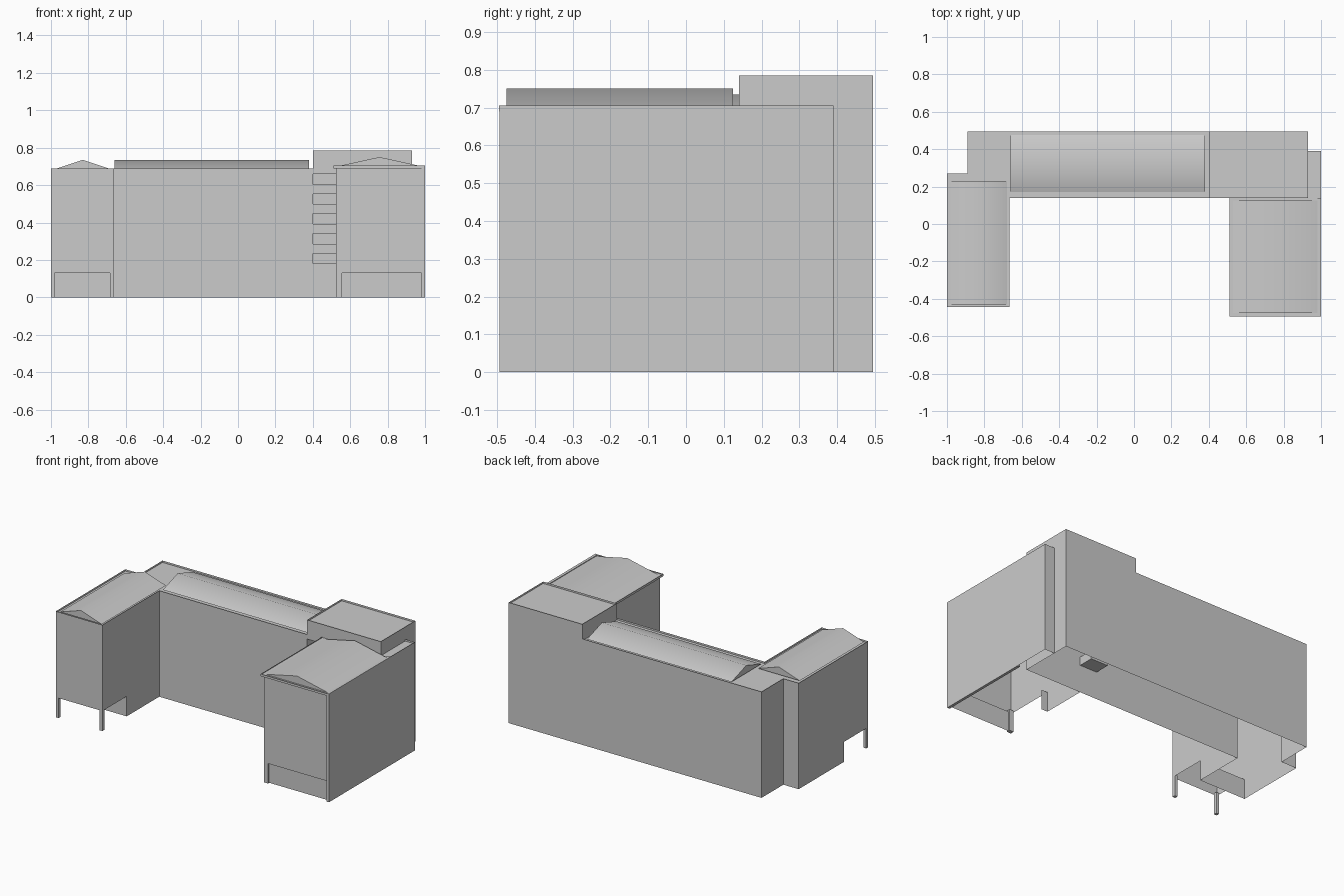
import bpy, bmesh

if "Cube" in bpy.data.objects:
    bpy.data.objects.remove(bpy.data.objects["Cube"])


def finish(name, bm):
    me = bpy.data.meshes.new(name)
    bm.normal_update()
    bm.to_mesh(me)
    bm.free()
    ob = bpy.data.objects.new(name, me)
    bpy.context.collection.objects.link(ob)
    return ob


def add_quad(bm, *pts):
    return bm.faces.new([bm.verts.new(p) for p in pts])


def wall(bm, p, q, z0, z1):
    add_quad(bm, (*p, z0), (*q, z0), (*q, z1), (*p, z1))


def shell(name, outline, top, rim=0.012, drop=0.012):
    """Open-bottomed walls; outline = (x, y, bottom z of the edge that follows, None = no wall)."""
    bm = bmesh.new()
    n = len(outline)
    for i, (x, y, z0) in enumerate(outline):
        if z0 is not None:
            wall(bm, (x, y), outline[(i + 1) % n][:2], z0, top)
    # flat deck sunk behind a thin parapet
    deck = bm.faces.new([bm.verts.new((x, y, top)) for x, y, _ in outline])
    bm.normal_update()
    bmesh.ops.inset_region(bm, faces=[deck], thickness=rim, depth=-drop, use_even_offset=True)
    bmesh.ops.remove_doubles(bm, verts=bm.verts, dist=1e-5)
    return finish(name, bm)


def box(name, x0, x1, y0, y1, z0, z1):
    bm = bmesh.new()
    bmesh.ops.create_cube(bm, size=1)
    for v in bm.verts:
        v.co = (x1 if v.co.x > 0 else x0, y1 if v.co.y > 0 else y0, z1 if v.co.z > 0 else z0)
    return finish(name, bm)


def panel(name, p, q, z0, z1):
    bm = bmesh.new()
    wall(bm, p, q, z0, z1)
    return finish(name, bm)


def gable(name, x0, x1, y0, y1, z0, z1, along_y=True):
    """Low pitched roof with smooth slopes and flat ends."""
    bm = bmesh.new()
    a, b, s, e = (x0, x1, y0, y1) if along_y else (y0, y1, x0, x1)
    prof = [(a, z0), ((a + b) / 2, z1), (b, z0)]
    put = lambda u, v, z: bm.verts.new((u, v, z) if along_y else (v, u, z))
    ends = [[put(u, v, z) for u, z in prof] for v in (s, e)]
    for k in (0, 1):
        bm.faces.new((ends[0][k], ends[0][k + 1], ends[1][k + 1], ends[1][k])).smooth = True
    for tri in ends:
        bm.faces.new(tri)
    bmesh.ops.recalc_face_normals(bm, faces=bm.faces)
    for f in bm.faces:
        if f.normal.z < -0.1 or (abs(f.normal.z) > 0.1 and f.normal.z < 0):
            f.normal_flip()
    for ed in bm.edges:
        if any(not f.smooth for f in ed.link_faces):
            ed.smooth = False
    return finish(name, bm)


# left wing and long main block in one outline, open corner under the wing
H = 0.69
shell("main_and_left_wing", [
    (-1, -0.445, 0.13), (-0.665, -0.445, 0.13), (-0.665, -0.195, 0),
    (-0.665, 0.14, 0), (0.4, 0.14, None), (0.4, 0.495, 0), (-0.89, 0.495, 0),
    (-0.89, 0.27, 0), (-1, 0.27, 0), (-1, -0.195, 0.13)], H)
panel("left_ground_wall", (-1, -0.195), (-0.665, -0.195), 0, 0.13)
for side, x in (("left", -1), ("right", -0.685)):
    box(f"{side}_pillar", x, x + 0.02, -0.445, -0.425, 0, 0.14)

# tower at the right end of the main block
T = 0.785
shell("tower", [
    (0.4, 0.14, 0.66), (0.525, 0.14, 0), (0.93, 0.14, 0),
    (0.93, 0.495, 0), (0.4, 0.495, 0.675)], T)

# stacked loggias: wall strips and recesses
floors = [(0.18 + 0.106 * i, 0.235 + 0.106 * i) for i in range(5)]
bm = bmesh.new()
low = 0
for z0, z1 in floors:
    wall(bm, (0.4, 0.14), (0.525, 0.14), low, z0)
    low = z1
    wall(bm, (0.4, 0.24), (0.525, 0.24), z0, z1)
    wall(bm, (0.4, 0.14), (0.4, 0.24), z0, z1)
    wall(bm, (0.525, 0.24), (0.525, 0.14), z0, z1)
    add_quad(bm, (0.4, 0.14, z0), (0.525, 0.14, z0), (0.525, 0.24, z0), (0.4, 0.24, z0))
    add_quad(bm, (0.4, 0.24, z1), (0.525, 0.24, z1), (0.525, 0.14, z1), (0.4, 0.14, z1))
finish("loggias", bm)

# right wing walls with ground openings
bm = bmesh.new()
path = [(0.525, 0.14, 0), (0.525, -0.155, 0.13), (0.525, -0.46, 0),
        (0.525, -0.485, 0), (0.555, -0.485, 0.13), (0.985, -0.485, 0)]
for (x, y, z0), (x2, y2, _) in zip(path, path[1:]):
    wall(bm, (x, y), (x2, y2), z0, 0.695)
finish("right_wing_walls", bm)
panel("entrance_wall", (0.555, -0.472), (0.985, -0.472), 0, 0.13)
panel("side_stub", (0.525, -0.155), (0.57, -0.155), 0, 0.13)
box("right_wing_pillar", 0.526, 0.555, -0.484, -0.46, 0, 0.14)
box("right_side_wall", 0.982, 1.0, -0.493, 0.14, 0, 0.705)
shell("side_shaft", [(0.93, 0.14, None), (1, 0.14, 0), (1, 0.39, 0), (0.93, 0.39, None)], 0.705)

# right wing roof slab with overhang
shell("right_wing_roof_slab", [
    (0.51, -0.495, 0.69), (1, -0.495, 0.69), (1, 0.14, None), (0.51, 0.14, 0.69)], 0.705, drop=0.006)
panel_bm = bmesh.new()
add_quad(panel_bm, (0.51, -0.495, 0.69), (0.51, 0.14, 0.69), (1, 0.14, 0.69), (1, -0.495, 0.69))
finish("roof_slab_soffit", panel_bm)

# pitched roofs
gable("left_wing_roof", -0.98, -0.68, -0.43, 0.23, 0.685, 0.735)
gable("main_roof", -0.66, 0.38, 0.17, 0.475, 0.685, 0.735, along_y=False)
gable("right_wing_roof", 0.528, 0.985, -0.475, 0.125, 0.70, 0.75)
